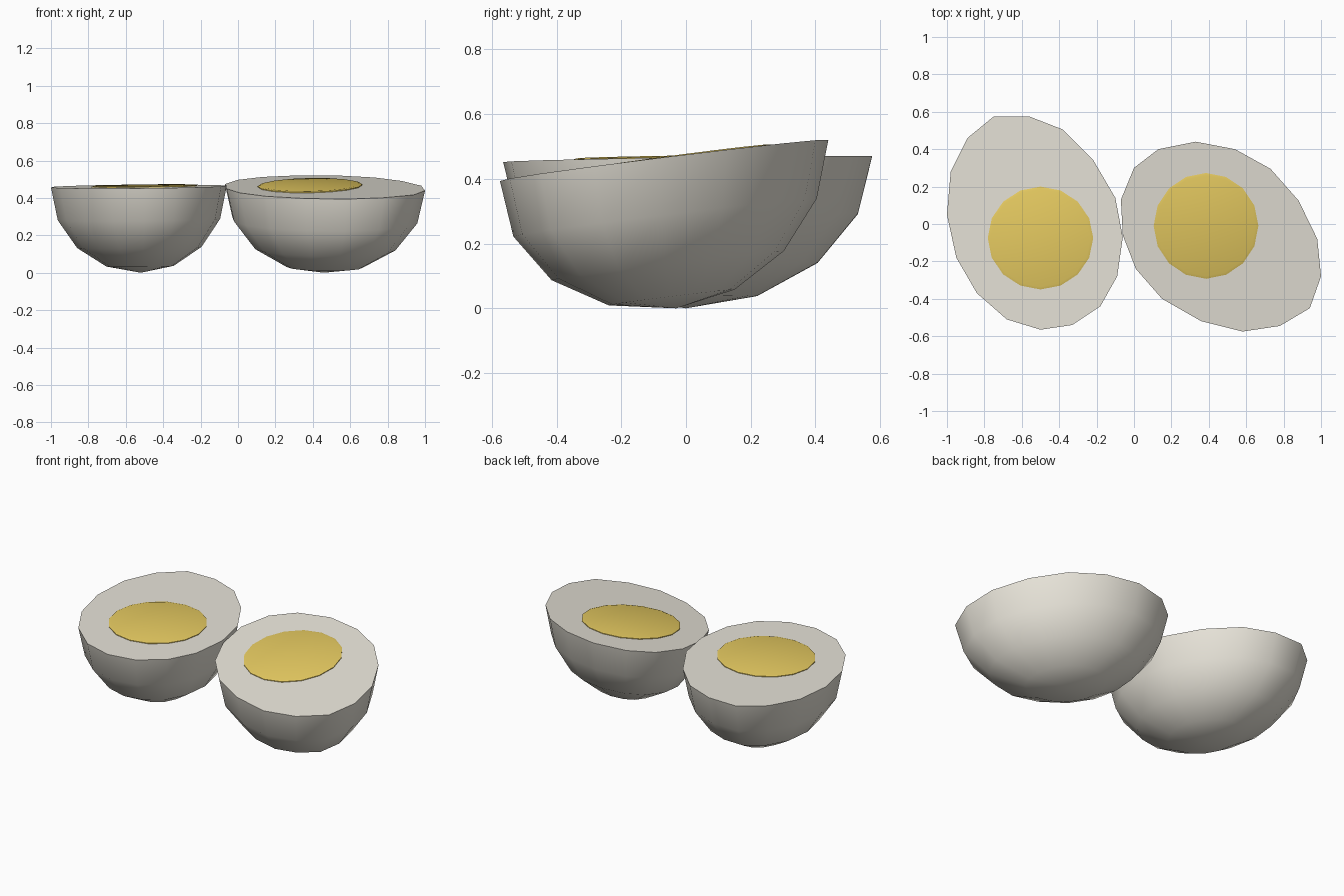
import bpy, bmesh, math
from mathutils import Vector

if "Cube" in bpy.data.objects:
    bpy.data.objects.remove(bpy.data.objects["Cube"])


def material(name, color):
    m = bpy.data.materials.new(name)
    m.diffuse_color = color
    m.use_nodes = True
    m.node_tree.nodes["Principled BSDF"].inputs["Base Color"].default_value = m.diffuse_color
    return m


WHITE = material("egg_white", (0.80, 0.77, 0.69, 1))
YOLK = material("yolk_yellow", (0.80, 0.60, 0.12, 1))


def finish(name, bm, mat):
    bmesh.ops.recalc_face_normals(bm, faces=bm.faces)
    me = bpy.data.meshes.new(name)
    bm.to_mesh(me)
    bm.free()
    ob = bpy.data.objects.new(name, me)
    bpy.context.collection.objects.link(ob)
    me.materials.append(mat)
    bpy.ops.object.select_all(action='DESELECT')
    ob.select_set(True)
    bpy.context.view_layer.objects.active = ob
    bpy.ops.object.shade_smooth_by_angle(angle=math.radians(40))
    return ob


def skin(bm, rings, tip):
    """Bridge rings, cap the first one flat and close the last at a tip."""
    loops = [[bm.verts.new(p) for p in r] for r in rings]
    n = len(loops[0])
    for a, b in zip(loops, loops[1:]):
        for i in range(n):
            j = (i + 1) % n
            bm.faces.new((a[i], a[j], b[j], b[i]))
    t = bm.verts.new(tip)
    for i in range(n):
        bm.faces.new((loops[-1][i], loops[-1][(i + 1) % n], t))
    bm.faces.new(loops[0])


def half_egg(side, rim_xy, bottom, plane, yolk_c, yolk_r):
    z0, sx, sy = plane

    def on_cut(x, y):
        return Vector((x, y, z0 + sx * (x - bottom[0]) + sy * y))

    # rounded white shell under the cut plane
    centre, tip = on_cut(*bottom), Vector((*bottom, 0))
    rim = [on_cut(x, y) for x, y in rim_xy]
    angles = [k * math.pi / 8 for k in range(4)]
    rings = [[centre + (p - centre) * math.cos(a) + (tip - centre) * math.sin(a)
              for p in rim] for a in angles]
    bm = bmesh.new()
    skin(bm, rings, tip)
    finish(side + "_egg_white", bm, WHITE)

    # yolk lying almost flush in the cut face
    def yolk_ring(scale, dz):
        return [on_cut(yolk_c[0] + yolk_r[0] * scale * math.cos(t),
                       yolk_c[1] + yolk_r[1] * scale * math.sin(t)) + Vector((0, 0, dz))
                for t in (k * math.tau / 16 for k in range(16))]
    bm = bmesh.new()
    skin(bm, [yolk_ring(1.0, -0.01), yolk_ring(1.0, 0.004), yolk_ring(0.95, 0.008)],
         on_cut(*yolk_c) + Vector((0, 0, 0.009)))
    finish(side + "_yolk", bm, YOLK)


# left half, nearly level
half_egg("left",
         [(-.75, .575), (-.56, .575), (-.38, .505), (-.22, .345), (-.10, .14), (-.06, -.07),
          (-.09, -.28), (-.18, -.44), (-.33, -.54), (-.50, -.565), (-.68, -.51), (-.84, -.37),
          (-.95, -.18), (-1.0, .05), (-.98, .28), (-.89, .46)],
         (-.52, 0), (.461, .012, .017), (-.50, -.075), (.282, .275))

# right half, tipped towards the front
half_egg("right",
         [(.33, .44), (.54, .40), (.73, .295), (.88, .125), (.98, -.08), (1.0, -.28),
          (.94, -.45), (.78, -.545), (.58, -.575), (.36, -.52), (.15, -.40), (.01, -.24),
          (-.06, -.06), (-.07, .13), (0, .30), (.13, .40)],
         (.46, -.03), (.466, .018, .13), (.385, -.01), (.28, .283))
